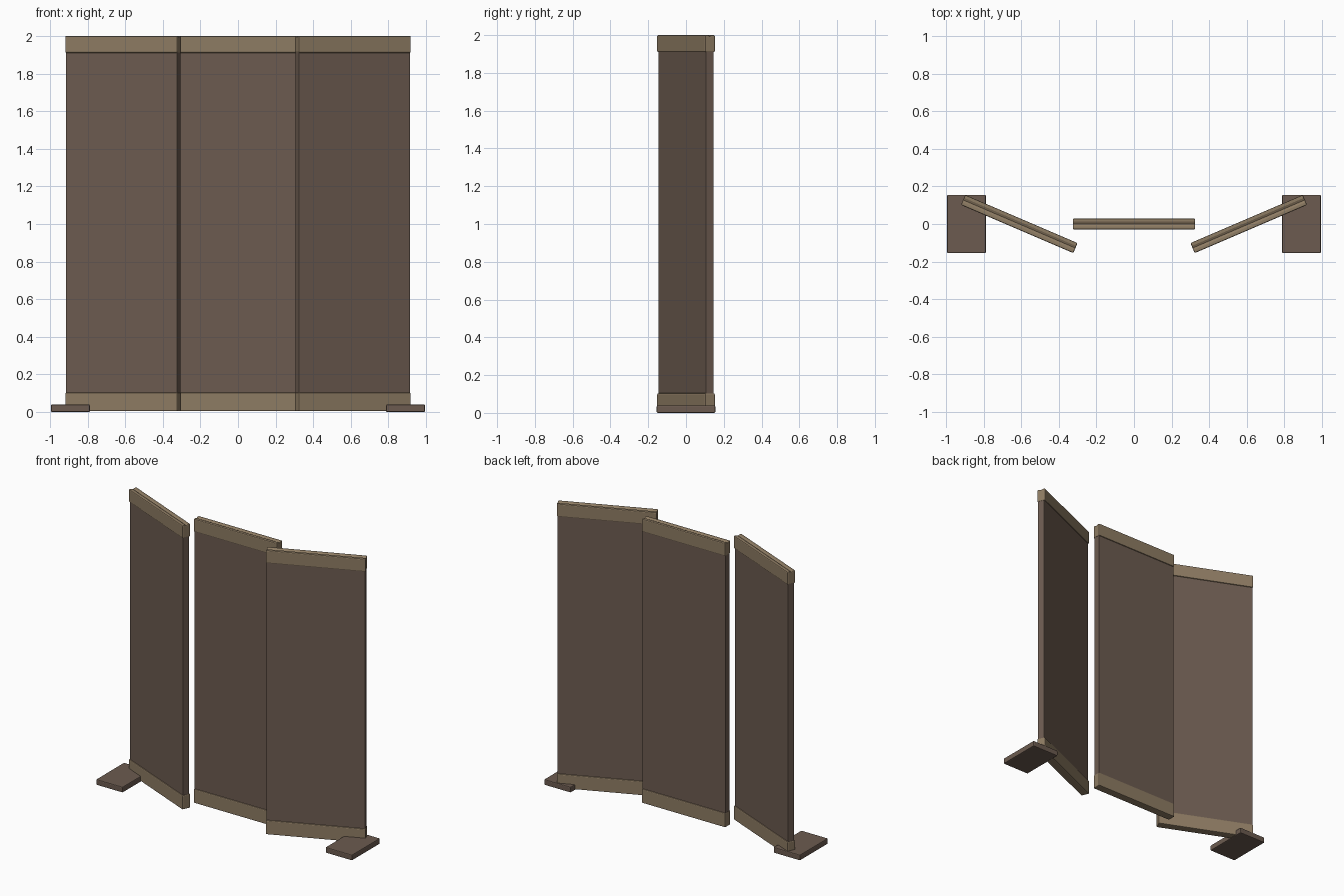
import bpy, bmesh, math
from mathutils import Matrix

if "Cube" in bpy.data.objects:
    bpy.data.objects.remove(bpy.data.objects["Cube"])


def material(name, rgb):
    m = bpy.data.materials.new(name)
    m.diffuse_color = (*rgb, 1)
    m.use_nodes = True
    m.node_tree.nodes["Principled BSDF"].inputs["Base Color"].default_value = m.diffuse_color
    return m


PANEL = material("dark_brown", (0.15, 0.105, 0.08))
RAIL = material("tan_wood", (0.27, 0.20, 0.125))


def extrude(name, profile, length, mat, place, bevel):
    """Extrude a (y, z) profile along x, centred, and soften its sharp edges."""
    bm = bmesh.new()
    face = bm.faces.new([bm.verts.new((-length / 2, y, z)) for y, z in profile])
    ext = bmesh.ops.extrude_face_region(bm, geom=[face])["geom"]
    bmesh.ops.translate(bm, vec=(length, 0, 0),
                        verts=[v for v in ext if isinstance(v, bmesh.types.BMVert)])
    bmesh.ops.recalc_face_normals(bm, faces=bm.faces)
    me = bpy.data.meshes.new(name)
    bm.to_mesh(me)
    bm.free()
    me.materials.append(mat)
    ob = bpy.data.objects.new(name, me)
    bpy.context.collection.objects.link(ob)
    ob.matrix_world = place
    mod = ob.modifiers.new("soft_edges", "BEVEL")
    mod.width, mod.segments = bevel, 2
    mod.limit_method, mod.angle_limit = "ANGLE", math.radians(60)
    return ob


def rect(half, z0, z1):
    return [(-half, z0), (half, z0), (half, z1), (-half, z1)]


T = 0.029  # half thickness of the rails
top_profile = [(-T, 1.91), (T, 1.91), (T, 2.0), (0.012, 2.0),
               (0, 1.994), (-0.012, 2.0), (-T, 2.0)]  # shallow groove on top

# Three panels, the outer two folded
for side, label in ((-1, "left"), (0, "centre"), (1, "right")):
    place = Matrix.Translation((0.61 * side, 0, 0)) @ Matrix.Rotation(0.405 * side, 4, "Z")
    extrude(label + "_panel", rect(0.023, 0.09, 1.93), 0.644, PANEL, place, 0.003)
    extrude(label + "_bottom_rail", rect(T, 0.005, 0.104), 0.65, RAIL, place, 0.006)
    extrude(label + "_top_rail", top_profile, 0.65, RAIL, place, 0.006)

# Flat feet under the outer ends
for side, label in ((-1, "left"), (1, "right")):
    extrude(label + "_foot", rect(0.155, 0, 0.04), 0.207, PANEL,
            Matrix.Translation((0.891 * side, 0, 0)), 0.006)
